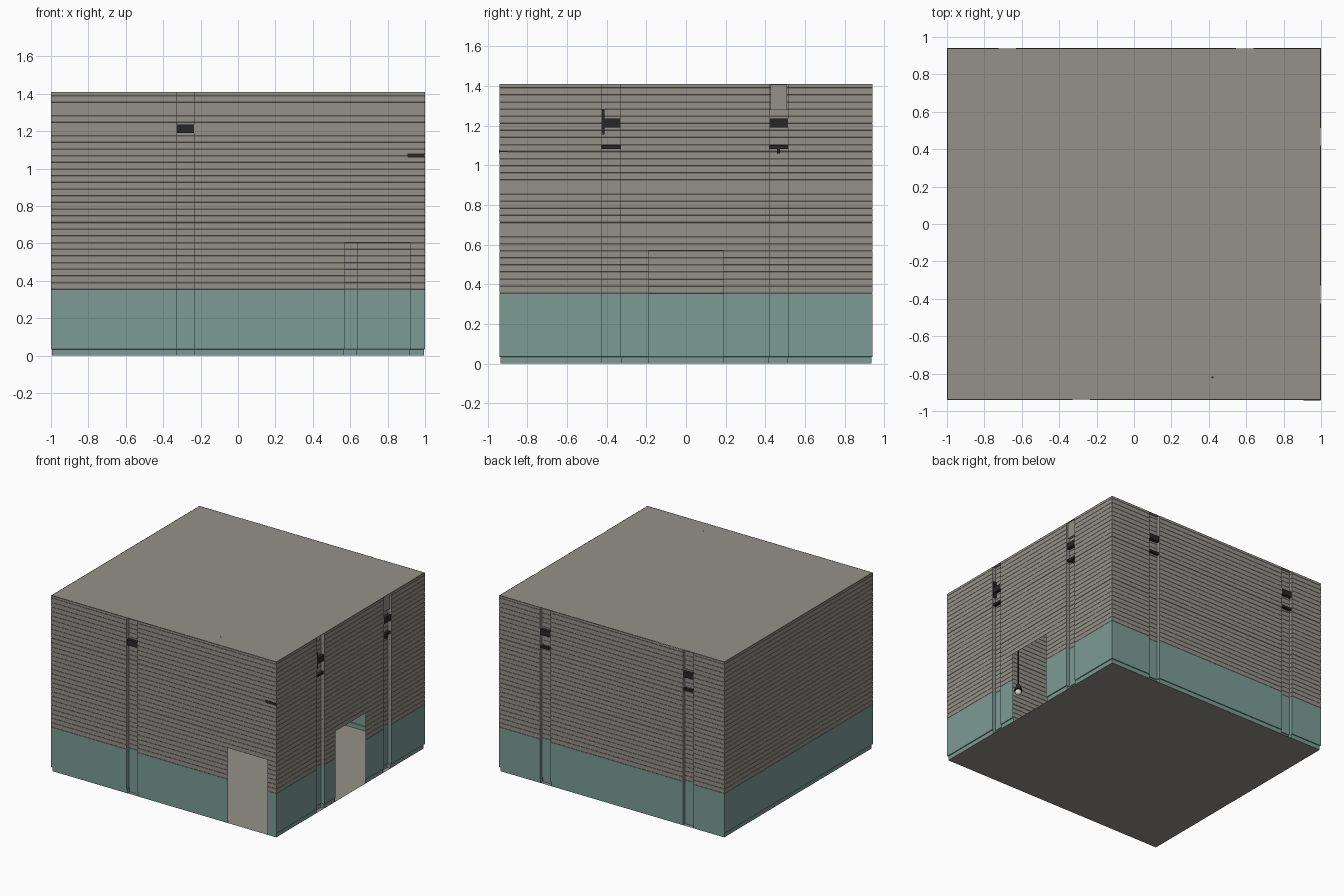
import bpy
import bmesh
from mathutils import Vector

cube = bpy.data.objects.get("Cube")
if cube:
    bpy.data.objects.remove(cube, do_unlink=True)

HX, HY, TOP = 1.0, 0.94, 1.41
PAINT, ROW, BAY = 0.355, 0.0357, 0.03


def material(name, rgb):
    m = bpy.data.materials.new(name)
    m.use_nodes = True
    m.diffuse_color = (*rgb, 1)
    bsdf = m.node_tree.nodes["Principled BSDF"]
    bsdf.inputs["Base Color"].default_value = (*rgb, 1)
    bsdf.inputs["Roughness"].default_value = 0.9
    return m


plaster = material("warm_plaster", (0.30, 0.285, 0.255))
teal = material("teal_paint", (0.20, 0.33, 0.295))
iron = material("dark_iron", (0.02, 0.02, 0.02))
glass = material("bulb_glass", (0.7, 0.68, 0.6))


def make_object(name, bm, *mats):
    mesh = bpy.data.meshes.new(name)
    bm.to_mesh(mesh)
    bm.free()
    for m in mats:
        mesh.materials.append(m)
    ob = bpy.data.objects.new(name, mesh)
    bpy.context.collection.objects.link(ob)
    return ob


def box(name, lo, hi, mat):
    bm = bmesh.new()
    bmesh.ops.create_cube(bm, size=1)
    lo, hi = Vector(lo), Vector(hi)
    bmesh.ops.scale(bm, vec=hi - lo, verts=bm.verts)
    bmesh.ops.translate(bm, vec=(lo + hi) / 2, verts=bm.verts)
    return make_object(name, bm, mat)


# Each side: start corner, direction, inward normal, length, bays, doors (start, end, top)
SIDES = {
    "front": ((-HX, -HY), (1, 0), (0, 1), 2 * HX, [(0.67, 0.765)], [(1.57, 1.92, 0.605)]),
    "right": ((HX, -HY), (0, 1), (-1, 0), 2 * HY, [(0.515, 0.61), (1.36, 1.455)], [(0.75, 1.13, 0.569)]),
    "back": ((HX, HY), (-1, 0), (0, -1), 2 * HX, [(0.36, 0.455), (1.63, 1.725)], []),
    "left": ((-HX, HY), (0, -1), (1, 0), 2 * HY, [], []),
}


def at(side, along, inward):
    corner, run, normal = (Vector(v) for v in SIDES[side][:3])
    return corner + run * along + normal * inward


def plan_outline():
    """Plan points, each with the door height of the segment that follows."""
    points = []
    for side, (_, _, _, _, bays, doors) in SIDES.items():
        points.append((at(side, 0, 0), 0))
        for a, b, top in sorted([(*b, None) for b in bays] + doors):
            if top is None:
                points += [(at(side, t, d), 0) for t, d in ((a, 0), (a, BAY), (b, BAY), (b, 0))]
            else:
                points += [(at(side, a, 0), top), (at(side, b, 0), 0)]
    return points


def wall_levels():
    """Heights with the inset of each ring: skirting, painted band, grooved courses."""
    levels = [(0, 0.006), (0.033, 0.006), (0.035, 0)]
    for k in range(30):
        z = PAINT + k * ROW
        if z > TOP - 0.01:
            break
        depth = 0.003 if k % 10 == 0 and k else 0.0012
        half = 0.0025 if k % 10 == 0 and k else 0.0012
        levels += [(z - half, 0), (z, depth), (z + half, 0)]
    return levels + [(TOP, 0)]


# Wall shell with recessed bays and open doorways
bm = bmesh.new()
outline, levels = plan_outline(), wall_levels()
rings = [[bm.verts.new((*(p * (1 - inset)), z)) for p, _ in outline] for z, inset in levels]
for j in range(len(levels) - 1):
    mid = (levels[j][0] + levels[j + 1][0]) / 2
    for i, (_, door_top) in enumerate(outline):
        if mid < door_top:
            continue
        k = (i + 1) % len(outline)
        face = bm.faces.new((rings[j][i], rings[j][k], rings[j + 1][k], rings[j + 1][i]))
        face.material_index = int(mid < PAINT)
loose = [v for v in bm.verts if not v.link_faces]
bmesh.ops.delete(bm, geom=loose, context="VERTS")
make_object("walls", bm, plaster, teal)

# Floor and ceiling sheets, closing the bays
for name, z, fit in (("floor", 0, 0.994), ("ceiling", TOP, 0.998)):
    bm = bmesh.new()
    loop = [(-HX, -HY), (HX, -HY), (HX, HY), (-HX, HY)]
    face = bm.faces.new([bm.verts.new((x * fit, y * fit, z)) for x, y in loop])
    if z == 0:
        face.normal_flip()
    make_object(name, bm, plaster)


def bay_box(name, side, a, b, depth, z0, z1, mat):
    p, q = at(side, a, depth[0]), at(side, b, depth[1])
    lo = (min(p.x, q.x), min(p.y, q.y), z0)
    hi = (max(p.x, q.x), max(p.y, q.y), z1)
    return box(name, lo, hi, mat)


# Iron bands across the bays
for side, (_, _, _, _, bays, _) in SIDES.items():
    for n, (a, b) in enumerate(bays, 1):
        bay_box(f"{side}_upper_band_{n}", side, a, b, (0.004, 0.05), 1.19, 1.235, iron)
        if side != "front":
            bay_box(f"{side}_lower_band_{n}", side, a, b, (0.008, 0.05), 1.083, 1.102, iron)

# Small fittings on the right and front walls
a, b = SIDES["right"][4][0]
bay_box("right_upright_bar", "right", a, a + 0.014, (0.004, 0.045), 1.155, 1.285, iron)
a, b = SIDES["right"][4][1]
bay_box("right_bay_panel", "right", a + 0.006, b - 0.006, (0.012, 0.04), 1.28, TOP - 0.003, plaster)
bay_box("right_band_hook", "right", a + 0.04, a + 0.055, (0.006, 0.03), 1.06, 1.083, iron)
bay_box("front_corner_bracket", "front", 1.905, 1.998, (-0.004, 0.04), 1.06, 1.08, iron)


# Hanging lamp
def lamp_part(name, z, height, r1, r2, mat):
    bpy.ops.mesh.primitive_cone_add(vertices=16, radius1=r1, radius2=r2, depth=height,
                                    location=(0.42, -0.82, z + height / 2))
    ob = bpy.context.object
    ob.name = name
    ob.data.materials.append(mat)
    bpy.ops.object.shade_smooth_by_angle()


lamp_part("lamp_cord", 0.80, TOP - 0.80, 0.006, 0.006, iron)
lamp_part("lamp_holder", 0.755, 0.05, 0.032, 0.012, iron)
bpy.ops.mesh.primitive_uv_sphere_add(segments=16, ring_count=10, radius=0.024, location=(0.42, -0.82, 0.74))
bulb = bpy.context.object
bulb.name = "lamp_bulb"
bulb.data.materials.append(glass)
bpy.ops.object.shade_smooth_by_angle()
